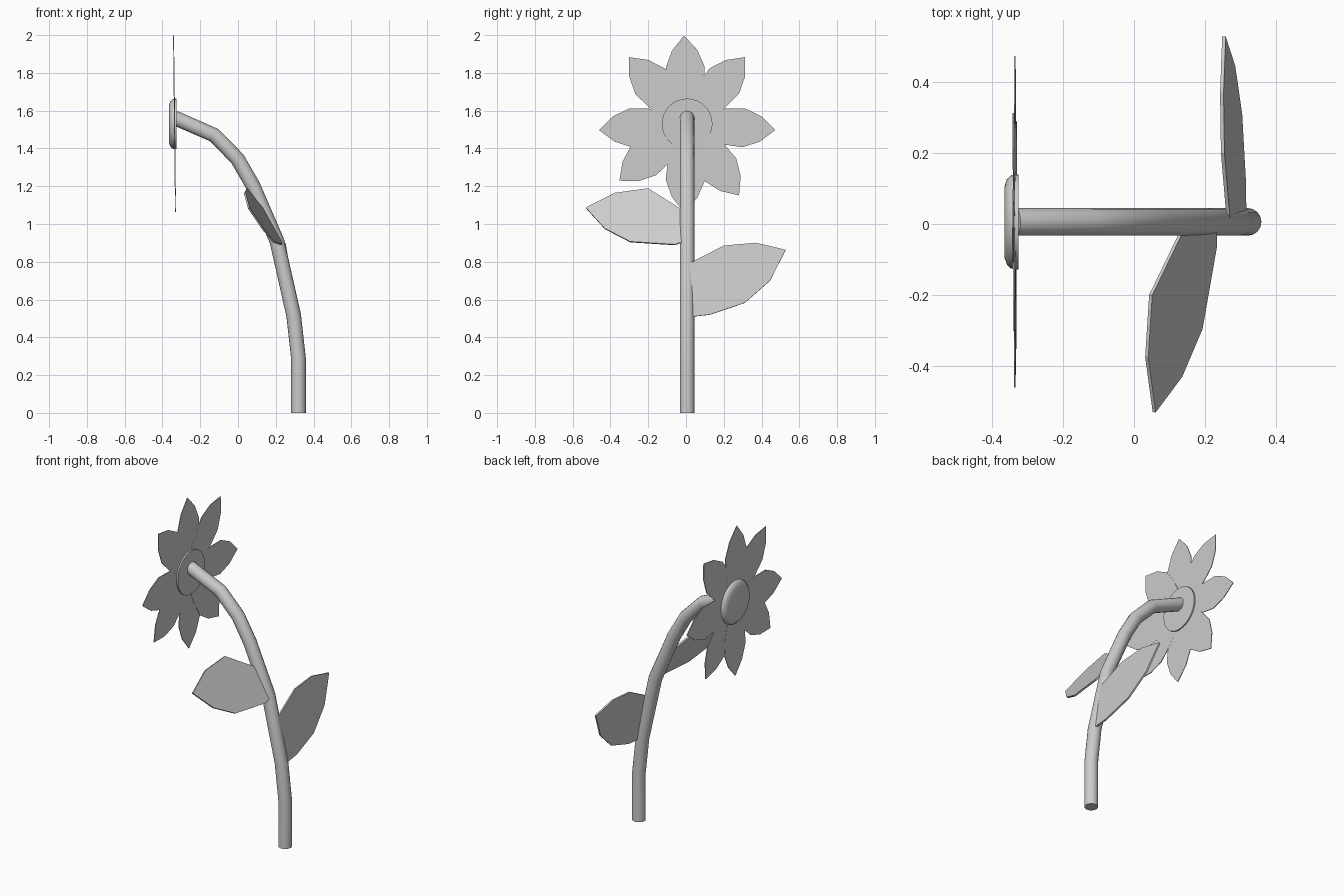
import bpy, bmesh, math
from mathutils import Vector

if "Cube" in bpy.data.objects:
    bpy.data.objects.remove(bpy.data.objects["Cube"])

CY, CZ = 0.006, 1.53   # flower centre in y, z


def finish(name, bm, smooth=False):
    bmesh.ops.recalc_face_normals(bm, faces=bm.faces)
    me = bpy.data.meshes.new(name)
    bm.to_mesh(me)
    bm.free()
    ob = bpy.data.objects.new(name, me)
    bpy.context.collection.objects.link(ob)
    if smooth:
        shade(ob)
    return ob


def shade(ob):
    bpy.ops.object.select_all(action='DESELECT')
    ob.select_set(True)
    bpy.context.view_layer.objects.active = ob
    bpy.ops.object.shade_smooth_by_angle(angle=math.radians(40))


def plate(name, outline, x_of, thick):
    """Flat plate from a (y, z) outline lying on the plane x = x_of(y, z)."""
    bm = bmesh.new()
    face = bm.faces.new([bm.verts.new((x_of(y, z), y, z)) for y, z in outline])
    face.normal_update()
    n = face.normal.copy()
    ext = bmesh.ops.extrude_face_region(bm, geom=[face], use_keep_orig=True)
    moved = [g for g in ext['geom'] if isinstance(g, bmesh.types.BMVert)]
    bmesh.ops.translate(bm, verts=moved, vec=n * thick / 2)
    base = [v for v in bm.verts if v not in moved]
    bmesh.ops.translate(bm, verts=base, vec=-n * thick / 2)
    return finish(name, bm)


# Stem: bent tube along a polyline
path = [(0.32, 0), (0.32, 0.29), (0.295, 0.515), (0.206, 0.91),
        (0.078, 1.205), (-0.003, 1.345), (-0.125, 1.47), (-0.335, 1.562)]
bm = bmesh.new()
SIDES, R = 16, 0.039
pts = [Vector((x, CY, z)) for x, z in path]
rings = []
for i, p in enumerate(pts):
    a = (p - pts[max(i - 1, 0)]).normalized()
    b = (pts[min(i + 1, len(pts) - 1)] - p).normalized()
    t = Vector((0, 0, 1)) if i == 0 else (a + b).normalized()
    side = Vector((t.z, 0, -t.x))
    rings.append([bm.verts.new(p + side * R * math.cos(k * math.tau / SIDES)
                               + Vector((0, R * math.sin(k * math.tau / SIDES), 0)))
                  for k in range(SIDES)])
for r0, r1 in zip(rings, rings[1:]):
    for k in range(SIDES):
        j = (k + 1) % SIDES
        bm.faces.new((r0[k], r0[j], r1[j], r1[k]))
bm.faces.new(rings[0])
bm.faces.new(rings[-1])
finish("stem", bm, True)

# Flower centre: rounded disc turned about the x axis
profile = [(0, -0.365), (0.10, -0.365), (0.12, -0.358), (0.131, -0.347),
           (0.134, -0.335), (0.134, -0.325), (0, -0.325)]
bm = bmesh.new()
vs = [bm.verts.new((x, CY, CZ + r)) for r, x in profile]
es = [bm.edges.new(e) for e in zip(vs, vs[1:])]
bmesh.ops.spin(bm, geom=vs + es, cent=(0, CY, CZ), axis=(1, 0, 0),
               angle=math.tau, steps=32, use_merge=True)
bmesh.ops.remove_doubles(bm, verts=bm.verts, dist=1e-4)
finish("flower_centre", bm, True)

# Petals: one pointed shape turned around the centre
half = [(0.0, 0.05), (0.20, 0.095), (0.30, 0.103), (0.39, 0.067)]
shape = [(r, -w) for r, w in half] + [(0.468, 0)] + [(r, w) for r, w in half[::-1]]
for i, deg in enumerate((92, 49, -4, -54, -92, -140, 184, 131)):
    c, s = math.cos(math.radians(deg)), math.sin(math.radians(deg))
    outline = [(CY + r * c - w * s, CZ + r * s + w * c) for r, w in shape]
    shift = 0.0004 * (i % 4)
    plate(f"petal_{i + 1}", outline,
          lambda y, z: -0.3365 - 0.011 * (z - CZ) + shift, 0.004)

# Leaves: slanted plates rooted inside the stem
plate("lower_leaf",
      [(0.005, 0.785), (0.035, 0.80), (0.20, 0.885), (0.37, 0.90), (0.528, 0.863),
       (0.445, 0.70), (0.31, 0.582), (0.127, 0.52), (0.037, 0.51), (0.005, 0.51)],
      lambda y, z: 0.31 - 0.165 * (z - 0.52), 0.01)
plate("upper_leaf",
      [(0.0, 1.11 - 0.04), (-0.037, 1.085), (-0.20, 1.187), (-0.375, 1.163),
       (-0.53, 1.085), (-0.43, 0.975), (-0.295, 0.905), (-0.06, 0.89), (0.0, 0.91)],
      lambda y, z: 0.23 + 0.14 * (y + 0.06) - 0.55 * (z - 0.89), 0.01)
